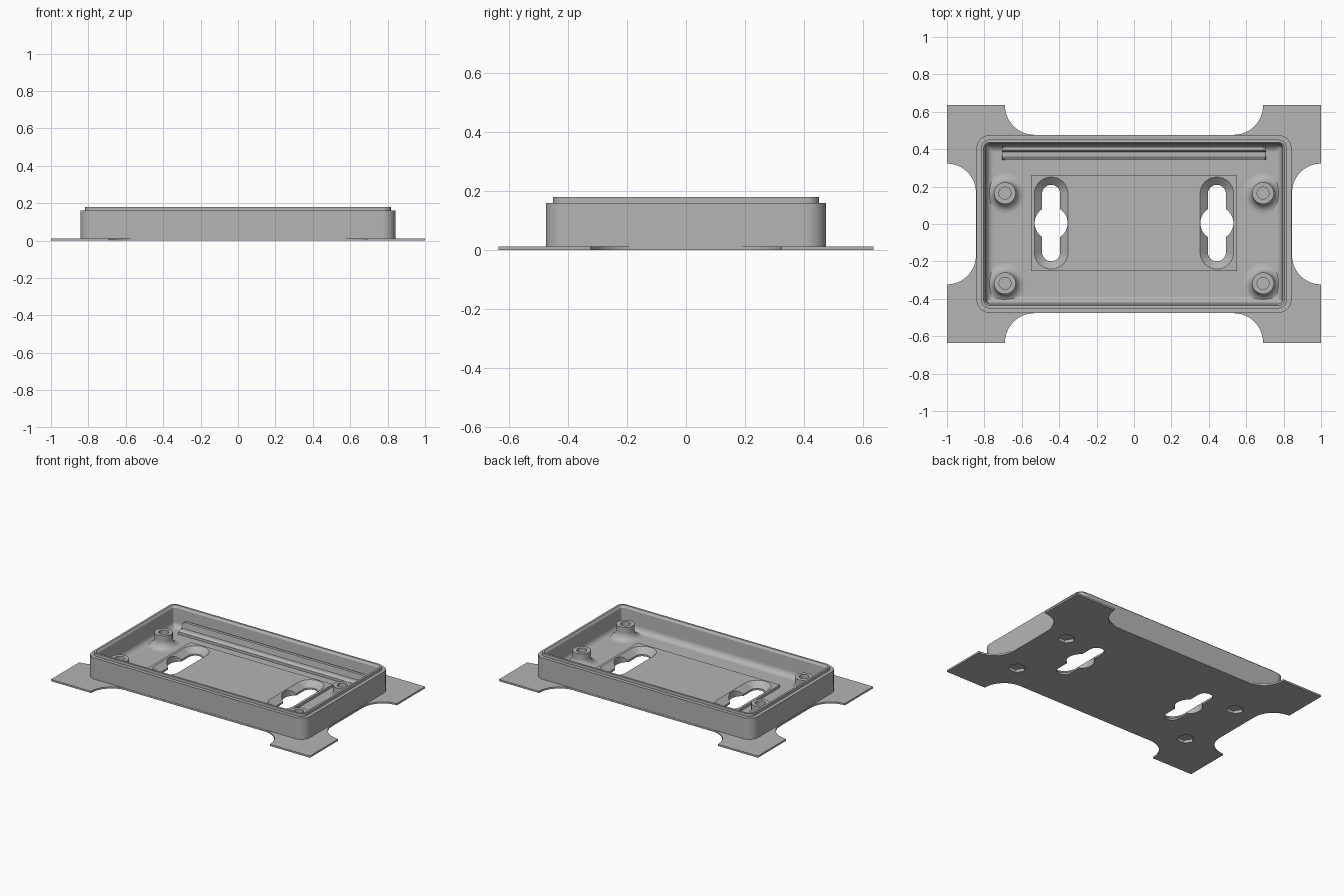
import bpy, bmesh, math
from math import cos, sin, pi

cube = bpy.data.objects.get("Cube")
if cube:
    bpy.data.objects.remove(cube, do_unlink=True)

grey = bpy.data.materials.new("matte_grey")
grey.use_nodes = True
grey.diffuse_color = (0.46, 0.46, 0.46, 1)
grey.node_tree.nodes["Principled BSDF"].inputs["Base Color"].default_value = (0.46, 0.46, 0.46, 1)


def loft(name, rings):
    """Skin a stack of matching 3D outlines and cap both ends."""
    bm = bmesh.new()
    loops = [[bm.verts.new(p) for p in ring] for ring in rings]
    n = len(loops[0])
    for a, b in zip(loops, loops[1:]):
        for i in range(n):
            j = (i + 1) % n
            bm.faces.new((a[i], a[j], b[j], b[i]))
    bm.faces.new(loops[0][::-1])
    bm.faces.new(loops[-1])
    bmesh.ops.recalc_face_normals(bm, faces=bm.faces)
    mesh = bpy.data.meshes.new(name)
    bm.to_mesh(mesh)
    bm.free()
    mesh.materials.append(grey)
    ob = bpy.data.objects.new(name, mesh)
    bpy.context.collection.objects.link(ob)
    return ob


def rounded(hx, hy, r, z, cx=0, cy=0, steps=10):
    """Rounded rectangle outline, counter-clockwise."""
    pts = []
    for k, (sx, sy) in enumerate(((1, 1), (-1, 1), (-1, -1), (1, -1))):
        for i in range(steps + 1):
            a = (k + i / steps) * pi / 2
            pts.append((cx + sx * (hx - r) + r * cos(a), cy + sy * (hy - r) + r * sin(a), z))
    return pts


def circle(r, z, cx, cy, n=40):
    return [(cx + r * cos(2 * pi * i / n), cy + r * sin(2 * pi * i / n), z) for i in range(n)]


def slot(r, z, cx, cy, straight=0.156, n=16):
    """Stadium outline with its long axis along y."""
    pts = []
    for side in (0, 1):
        for i in range(n + 1):
            a = pi * (side + i / n)
            pts.append((cx + r * cos(a), cy + (1 - 2 * side) * straight + r * sin(a), z))
    return pts


def combine(target, tool, operation):
    mod = target.modifiers.new("cut", "BOOLEAN")
    mod.operation = operation
    mod.solver = "EXACT"
    mod.object = tool
    bpy.context.view_layer.objects.active = target
    bpy.ops.object.modifier_apply(modifier=mod.name)
    bpy.data.objects.remove(tool, do_unlink=True)


def finish(ob):
    bpy.ops.object.select_all(action="DESELECT")
    ob.select_set(True)
    bpy.context.view_layer.objects.active = ob
    bpy.ops.object.shade_smooth_by_angle(angle=math.radians(30))
    mod = ob.modifiers.new("even_shading", "WEIGHTED_NORMAL")
    mod.keep_sharp = True


FLOOR, DECK, BOSS_TOP = 0.032, 0.05, 0.12
HX, HY, CORNER = 0.842, 0.475, 0.07
MID_Y = 0.005

# Tray shell: outer wall, stepped lip, inner wall and filleted floor
profile = [(0, 0), (0, 0.16), (0.024, 0.16), (0.024, 0.18), (0.038, 0.18), (0.048, 0.165)]
FILLET = 0.04
for i in range(9):
    a = i / 8 * pi / 2
    profile.append((0.052 + FILLET * (1 - cos(a)), FLOOR + FILLET * (1 - sin(a))))
base = loft("tray_base", [rounded(HX - d, HY - d, max(CORNER - d, 0.012), z) for d, z in profile])

# Thin base plate with scooped edges, leaving a tab at each corner
quarter = []
for i in range(13):
    a = i / 12 * pi / 2
    quarter.append((1 - 0.155 * sin(a), 0.168 + 0.155 * cos(a)))
quarter = quarter[::-1] + [(1, 0.635)]
for i in range(13):
    a = i / 12 * pi / 2
    quarter.append((0.535 + 0.155 * cos(a), 0.635 - 0.158 * sin(a)))
outline = []
for sx, sy in ((1, 1), (-1, 1), (-1, -1), (1, -1)):
    part = [(sx * x, sy * y) for x, y in quarter]
    outline += part if sx * sy > 0 else part[::-1]
plate = loft("corner_tabs", [[(x, y, z) for x, y in outline] for z in (0, 0.012)])
combine(base, plate, "UNION")

# Raised centre deck
deck = loft("centre_deck", [rounded(0.55, 0.257, 0.002, z, 0, MID_Y, 1) for z in (0.02, DECK)])
combine(base, deck, "UNION")

# Keyhole mounting slots: countersink, through slot and round entry
for cx in (-0.443, 0.443):
    sink = loft("countersink", [slot(0.046, 0.01, cx, MID_Y), slot(0.09, DECK, cx, MID_Y),
                                slot(0.09, 0.1, cx, MID_Y)])
    combine(base, sink, "DIFFERENCE")
    through = loft("through_slot", [slot(0.0485, z, cx, MID_Y) for z in (-0.05, 0.1)])
    combine(base, through, "DIFFERENCE")
    entry = loft("round_entry", [circle(0.0885, z, cx, MID_Y) for z in (-0.05, 0.1)])
    combine(base, entry, "DIFFERENCE")

# Screw bosses with flared feet, blind holes and hexagonal nut pockets below
BOSS_R, FLARE = 0.058, 0.05
for side, cx in (("right", -0.69), ("left", 0.69)):
    for end, cy in (("front", -0.317), ("back", 0.165)):
        nut = loft("nut_pocket", [circle(0.055, z, cx, cy, 6) for z in (-0.05, 0.02)])
        combine(base, nut, "DIFFERENCE")
        rings = [(BOSS_R + FLARE, FLOOR - 0.005)]
        for i in range(9):
            a = i / 8 * pi / 2
            rings.append((BOSS_R + FLARE * (1 - sin(a)), FLOOR + FLARE * (1 - cos(a))))
        rings += [(BOSS_R, BOSS_TOP), (0.032, BOSS_TOP), (0.032, 0.05)]
        finish(loft(f"screw_boss_{end}_{side}", [circle(r, z, cx, cy) for r, z in rings]))

# Stepped board rail along the back, with slightly bevelled ends
section = [(0.345, 0.025), (0.345, 0.05), (0.36, 0.06), (0.385, 0.06),
           (0.392, 0.1), (0.413, 0.1), (0.416, 0.025)]
rail_rings = []
for x, shrink in ((-0.705, 0.85), (-0.688, 1), (0.688, 1), (0.705, 0.85)):
    rail_rings.append([(x, 0.38 + (y - 0.38) * (2 - shrink if z < 0.03 else shrink),
                        0.025 + (z - 0.025) * shrink) for y, z in section])
finish(loft("board_rail", rail_rings))

finish(base)
